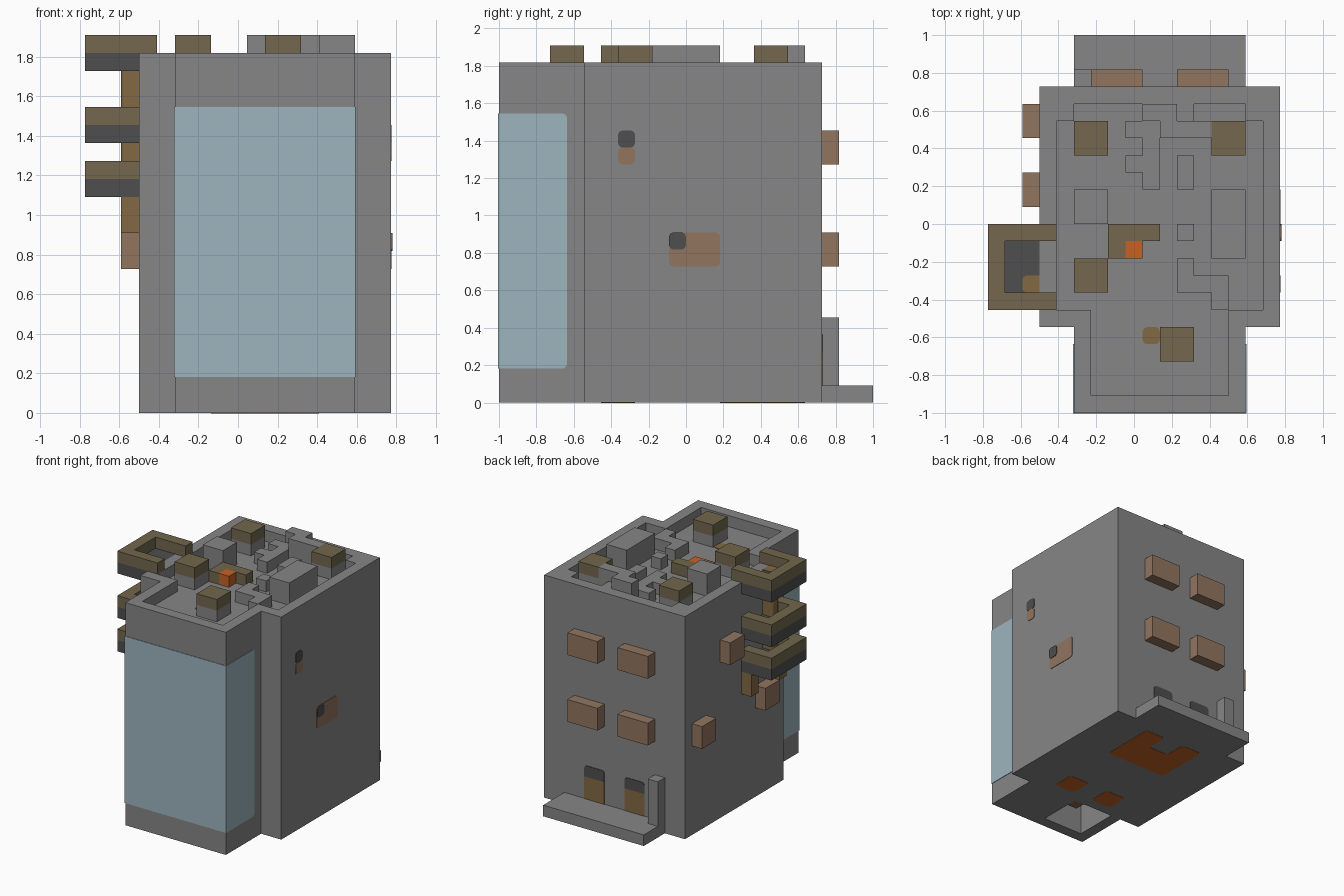
import bpy
import bmesh
from mathutils import Vector

U = 1 / 11            # one building block
T = 0.045             # plate thickness, in blocks

cube = bpy.data.objects.get("Cube")
if cube:
    bpy.data.objects.remove(cube)


def linear(c):
    c /= 255
    return c / 12.92 if c <= 0.04045 else ((c + 0.055) / 1.055) ** 2.4


def material(name, r, g, b):
    m = bpy.data.materials.new(name)
    m.use_nodes = True
    col = (linear(r), linear(g), linear(b), 1)
    m.diffuse_color = col
    bsdf = m.node_tree.nodes["Principled BSDF"]
    bsdf.inputs["Base Color"].default_value = col
    bsdf.inputs["Roughness"].default_value = 0.9
    return m


GREY = material("concrete grey", 134, 134, 134)
DARK = material("dark grey", 78, 78, 78)
OLIVE = material("olive brown", 115, 103, 77)
BROWN = material("wood brown", 131, 105, 68)
PEACH = material("clay", 145, 117, 95)
ORANGE = material("orange", 198, 98, 36)
BLUE = material("glass blue", 157, 181, 191)


def place(x, y, z):
    return Vector(((x - 8.5) * U, (y - 11) * U, z * U))


def finish(name, bm, mat):
    bmesh.ops.recalc_face_normals(bm, faces=bm.faces)
    me = bpy.data.meshes.new(name)
    bm.to_mesh(me)
    bm.free()
    me.materials.append(mat)
    ob = bpy.data.objects.new(name, me)
    bpy.context.collection.objects.link(ob)
    return ob


def prism(name, outline, z0, z1, mat, bevel_axis=None, keep=None):
    """Extruded outline in block units, optionally with rounded corners."""
    bm = bmesh.new()
    face = bm.faces.new([bm.verts.new(place(x, y, z0)) for x, y in outline])
    up = bmesh.ops.extrude_face_region(bm, geom=[face])["geom"]
    bmesh.ops.translate(bm, vec=(0, 0, (z1 - z0) * U),
                        verts=[v for v in up if isinstance(v, bmesh.types.BMVert)])
    if bevel_axis is not None:
        edges = []
        for e in bm.edges:
            a, b = e.verts
            mid = (a.co + b.co) / 2
            if abs((a.co - b.co).normalized()[bevel_axis]) > 0.9 and (not keep or keep(mid)):
                edges.append(e)
        bmesh.ops.bevel(bm, geom=edges, offset=0.28 * U, segments=4,
                        profile=0.5, affect='EDGES')
    return finish(name, bm, mat)


def box(name, x, y, z, mat, bevel_axis=None, keep=None):
    outline = [(x[0], y[0]), (x[1], y[0]), (x[1], y[1]), (x[0], y[1])]
    return prism(name, outline, z[0], z[1], mat, bevel_axis, keep)


def subtract(target, cutter):
    mod = target.modifiers.new("cut", 'BOOLEAN')
    mod.operation = 'DIFFERENCE'
    mod.solver = 'EXACT'
    mod.object = cutter
    bpy.context.view_layer.objects.active = target
    bpy.ops.object.modifier_apply(modifier=mod.name)
    bpy.data.objects.remove(cutter)


# Main block with front bay, sunken roof and open shaft
body = prism("building_body", [(5, 0), (15, 0), (15, 5), (17, 5), (17, 19), (3, 19), (3, 5), (5, 5)],
             0, 20, GREY)
well = prism("roof_cutter", [(4, 6), (6, 6), (6, 1), (14, 1), (14, 6), (16, 6), (16, 17), (15, 17),
                             (15, 18), (12, 18), (12, 17), (11, 17), (11, 18), (5, 18), (5, 17), (4, 17)],
             19, 22, GREY)
shaft = box("shaft_cutter", (6, 10), (1, 5), (-1, 18), GREY)
subtract(body, well)
subtract(body, shaft)
box("shaft_ladder", (9, 9.98), (4, 4.98), (0.02, 18), BROWN)

# Back step and post
box("back_step", (5, 15), (19, 22), (0, 1), GREY)
box("step_post", (5, 6), (19, 20), (1, 5), GREY)

# Bay glass, wrapping from the front to both sides
box("front_glass", (5 - T, 15 + T), (-T, 0), (2, 17), BLUE)
for side, x in (("right", (5 - T, 5)), ("left", (15, 15 + T))):
    box(side + "_glass", x, (0, 4), (2, 17), BLUE, 0, lambda p: p.y > -0.8)

# Boxed windows at the back and on the right side
for x in ((6, 9), (11, 14)):
    for z in (8, 14):
        box("back_window", x, (19, 20), (z, z + 2), PEACH)
for y, z in ((7, 8), (16, 8), (12, 14)):
    box("side_window", (2, 3), (y, y + 2), (z, z + 2), PEACH)

# Back doors
for x in (7, 11):
    box("door", (x, x + 2), (19, 19 + T), (1, 3), BROWN)
    box("door_top", (x, x + 2), (19, 19 + T), (3, 4), DARK, 1, lambda p: p.z > 3.5 * U)

# Painted openings on the left side
box("upper_pane", (17, 17 + T), (7, 8), (15, 16), DARK, 0)
box("upper_panel", (17, 17 + T), (7, 8), (14, 15), PEACH, 0)
box("lower_panel", (17, 17 + T), (10, 13), (8, 10), PEACH, 0)
box("lower_pane", (17, 17 + 2 * T), (10, 11), (9, 10), DARK, 0)

# Stacked balconies: slab with a railing on three sides
for z, inner in ((12, 3), (15, 3), (19, 4)):
    box("balcony_slab", (0, 3), (6, 11), (z, z + 1), DARK)
    prism("balcony_rail", [(0, 6), (inner, 6), (inner, 7), (1, 7), (1, 10), (inner, 10),
                           (inner, 11), (0, 11)], z + 1, z + 2, OLIVE)
box("balcony_ladder", (2, 3), (7, 8), (13, 20 + T), BROWN, 2, lambda p: p.x < 2.5 * U - 8.5 * U)
for y in (6, 10):
    box("balcony_support", (2, 3), (y, y + 1), (10, 12), BROWN)

# Capped roof blocks
for x, y in ((5, 15), (13, 15), (5, 7), (10, 3)):
    box("roof_block", (x, x + 2), (y, y + 2), (19, 20), GREY)
    box("roof_block_cap", (x, x + 2), (y, y + 2), (20, 21), OLIVE)

# Tall plain roof blocks
box("roof_unit_right", (5, 7), (11, 13), (19, 21), GREY)
box("roof_unit_left", (13, 15), (9, 13), (19, 21), GREY)
box("back_ridge", (9, 11), (17, 18), (19, 21), GREY)
box("back_wall", (10, 13), (16, 17), (19, 21), GREY)

# Low roof walls
for x, y in (((8, 10), (16, 17)), ((9, 10), (15, 16)), ((8, 10), (14, 15)), ((9, 10), (13, 14)),
             ((11, 12), (13, 15)), ((11, 12), (10, 11)), ((11, 12), (7, 9)), ((12, 14), (7, 8)),
             ((13, 14), (6, 7))):
    box("low_wall", x, y, (19, 20), GREY)

# Roof bench, orange block and hatch
prism("roof_bench", [(7, 9), (8, 9), (8, 10), (10, 10), (10, 11), (7, 11)], 19, 20, OLIVE)
box("orange_block", (8, 9), (9, 10), (19, 20), ORANGE)
box("roof_hatch", (9, 10), (4, 5), (19, 19 + T), BROWN, 2)

# Inlays on the underside
prism("base_inlay", [(7, 13), (13, 13), (13, 18), (11, 18), (11, 16), (9, 16), (9, 18), (7, 18)],
      -T / 2, 0, ORANGE, 2)
for x in (7, 11):
    box("base_spot", (x, x + 2), (6, 8), (-T / 2, 0), ORANGE, 2)
